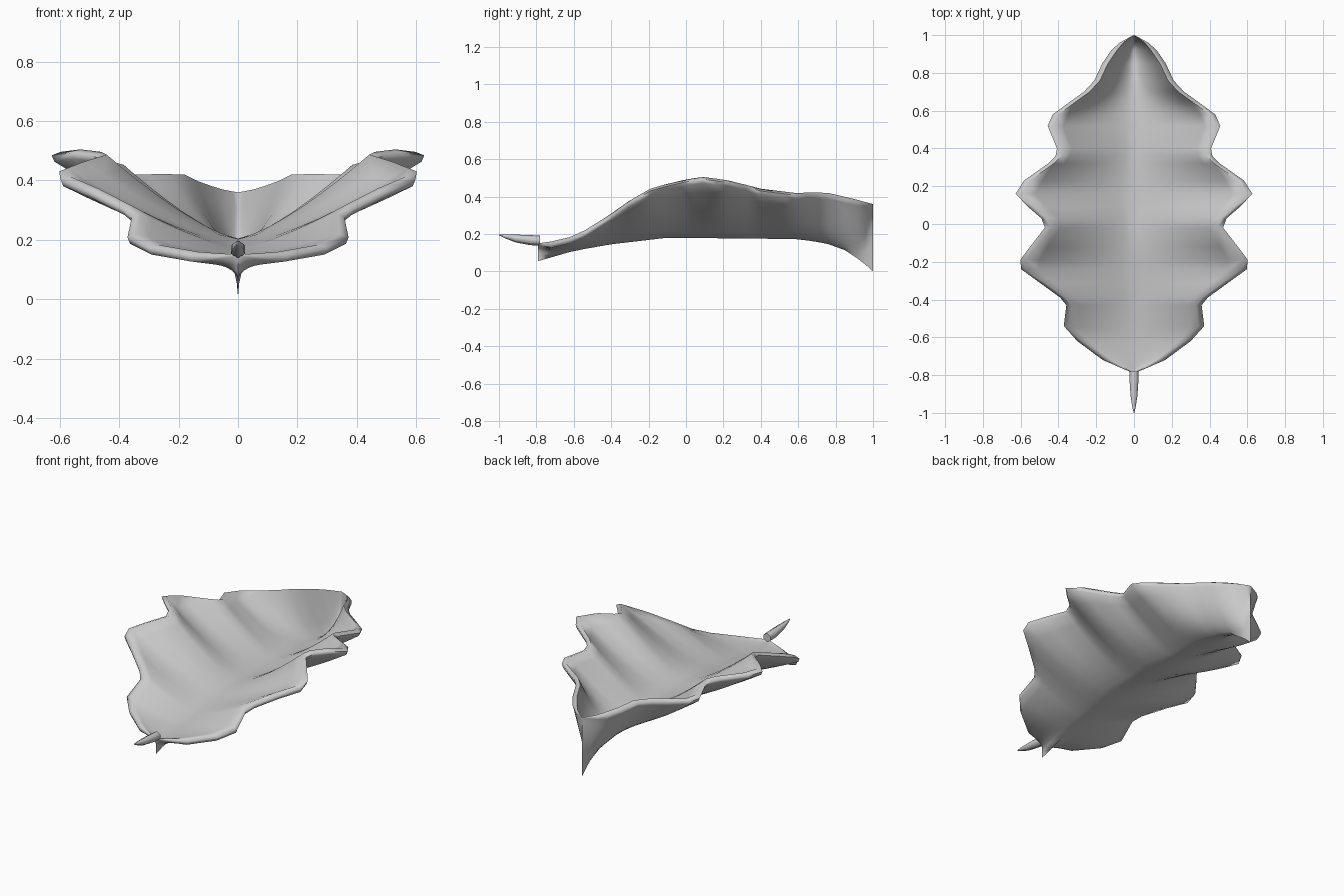
import bpy
import bmesh
from math import cos, sin, pi, radians

cube = bpy.data.objects.get("Cube")
if cube:
    bpy.data.objects.remove(cube, do_unlink=True)

# Single flat colour
grey = bpy.data.materials.new("plain grey")
grey.use_nodes = True
grey.diffuse_color = (0.6, 0.6, 0.6, 1)
grey.node_tree.nodes["Principled BSDF"].inputs["Base Color"].default_value = (0.6, 0.6, 0.6, 1)

# Profiles along the length of the leaf, as (y, value)
HALF_WIDTH = [(-.79, 0), (-.77, .05), (-.72, .165), (-.62, .3), (-.54, .372), (-.43, .358),
              (-.39, .39), (-.31, .5), (-.24, .597), (-.19, .602), (-.12, .55), (-.02, .472),
              (.03, .49), (.09, .56), (.16, .627), (.23, .582), (.32, .455), (.36, .415),
              (.4, .408), (.52, .457), (.58, .43), (.65, .335), (.7, .265), (.76, .21),
              (.85, .168), (.92, .12), (.96, .075), (.99, .022), (1, 0)]
RIM = [(-.79, .15), (-.65, .17), (-.54, .22), (-.42, .295), (-.3, .38), (-.18, .448), (0, .492),
       (.1, .506), (.25, .482), (.4, .442), (.58, .42), (.75, .422), (.9, .387), (1, .36)]
VALLEY = [(-.79, .14), (-.6, .145), (-.4, .17), (-.1, .205), (.55, .2), (.75, .18), (.87, .15),
          (.94, .14), (.98, .22), (1, .36)]
KEEL = [(-.79, .055), (-.6, .11), (-.4, .145), (-.1, .18), (.4, .175), (.6, .173), (.75, .15),
        (.86, .11), (.95, .045), (1, 0)]


def sample(profile, y):
    for (y0, v0), (y1, v1) in zip(profile, profile[1:]):
        if y <= y1:
            return v0 + (v1 - v0) * (y - y0) / (y1 - y0)
    return profile[-1][1]


def half_section(y, w):
    """Right half of the cross-section: valley, out to the rim, back to the keel."""
    rim, valley, keel = (sample(p, y) for p in (RIM, VALLEY, KEEL))
    lip = min(.03, w * .25)
    belly = max(keel, valley - .03)
    under_rim = rim - lip * 1.1
    # The sides curl upwards, most strongly towards the tip
    curl = 1.35 + .4 * min(max((y - .45) / .3, 0), 1)
    steps = [i / 8 for i in range(9)]
    top = [((w - lip) * t, y, valley + (rim - valley) * t ** curl) for t in steps]
    edge = [(w, y, rim - lip * .4)]
    # A narrow keel hangs below the belly along the midline
    under = [((w - lip * .3) * t, y,
              belly + (under_rim - belly) * t ** curl - (belly - keel) * (1 - t) ** 6)
             for t in reversed(steps)]
    return top + edge + under


def loft(bm, rings, closed=False):
    rows = [[bm.verts.new(p) for p in ring] for ring in rings]
    n = len(rows[0])
    for a, b in zip(rows, rows[1:]):
        for i in range(n if closed else n - 1):
            j = (i + 1) % n
            bm.faces.new((a[i], a[j], b[j], b[i]))
    if closed:
        bm.faces.new(rows[0])
        bm.faces.new(rows[-1])


def finish(name, bm, angle):
    bmesh.ops.remove_doubles(bm, verts=bm.verts, dist=.0005)
    bmesh.ops.recalc_face_normals(bm, faces=bm.faces)
    mesh = bpy.data.meshes.new(name)
    bm.to_mesh(mesh)
    bm.free()
    mesh.materials.append(grey)
    obj = bpy.data.objects.new(name, mesh)
    bpy.context.collection.objects.link(obj)
    bpy.ops.object.select_all(action='DESELECT')
    obj.select_set(True)
    bpy.context.view_layer.objects.active = obj
    bpy.ops.object.shade_smooth_by_angle(angle=radians(angle))


# Leaf blade: loft one half, then mirror it into the whole
bm = bmesh.new()
loft(bm, [half_section(y, w) for y, w in HALF_WIDTH])
geom = bm.verts[:] + bm.edges[:] + bm.faces[:]
bmesh.ops.mirror(bm, geom=geom, axis='X', merge_dist=.0005)
finish("leaf_blade", bm, 80)

# Stem: six-sided and tapering to a raised point
bm = bmesh.new()
loft(bm, [[(r * sin(k * pi / 3), y, z + r * cos(k * pi / 3)) for k in range(6)]
          for y, z, r in ((-.78, .165, .026), (-.83, .167, .027), (-.91, .176, .021),
                          (-.97, .188, .01), (-1, .195, .002))], closed=True)
finish("stem", bm, 70)
